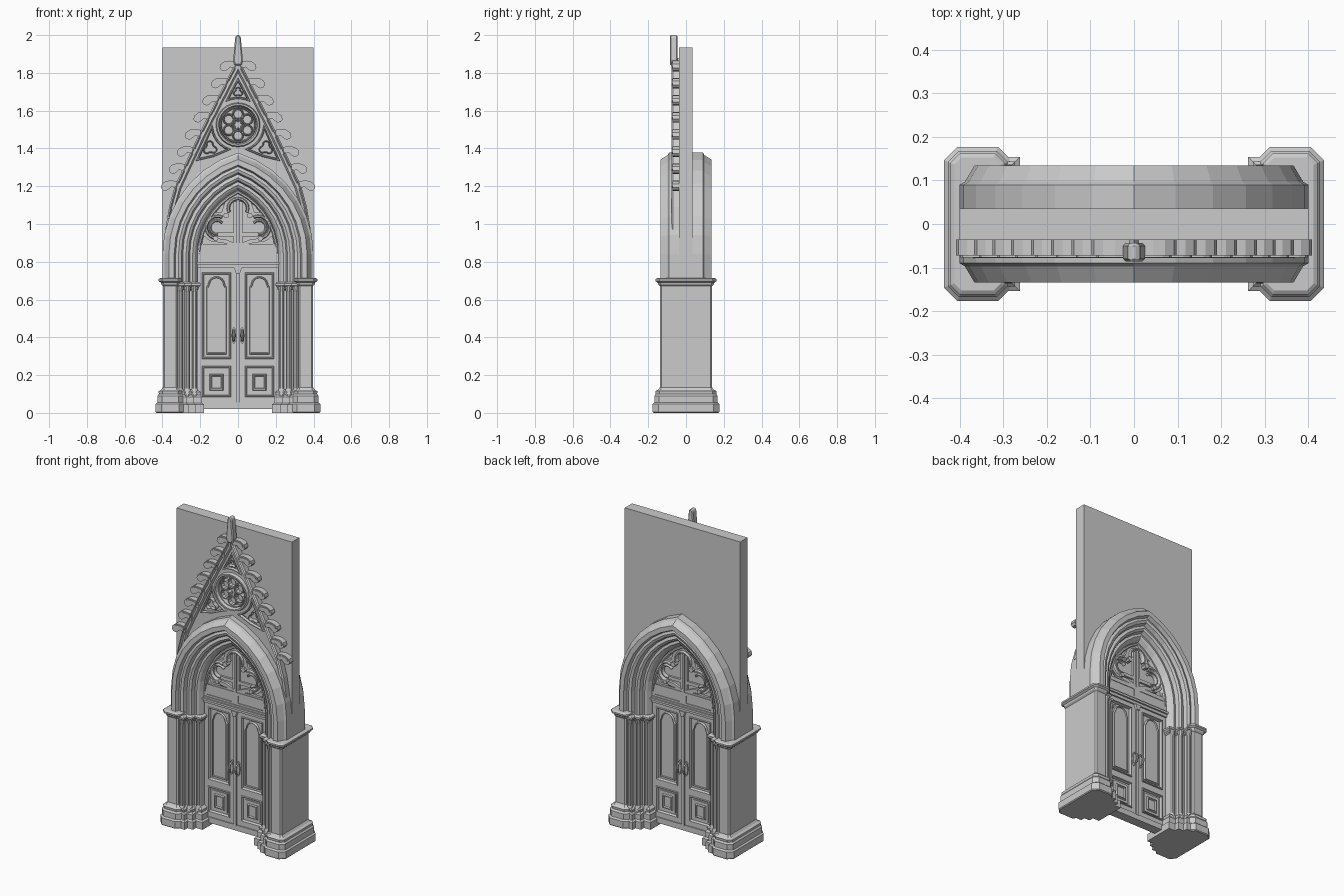
import bpy, bmesh
from math import sin, cos, acos, radians, pi, hypot
from mathutils import Matrix

if "Cube" in bpy.data.objects:
    bpy.data.objects.remove(bpy.data.objects["Cube"])

Z0, C = 0.84, 0.161          # arch springing height and arc-centre offset


def finish(name, bm, mirror=""):
    bmesh.ops.remove_doubles(bm, verts=bm.verts, dist=1e-5)
    bmesh.ops.recalc_face_normals(bm, faces=bm.faces)
    me = bpy.data.meshes.new(name)
    bm.to_mesh(me)
    bm.free()
    ob = bpy.data.objects.new(name, me)
    bpy.context.collection.objects.link(ob)
    if mirror:
        m = ob.modifiers.new("mirror", 'MIRROR')
        m.use_axis = ['x' in mirror, 'y' in mirror, False]
        m.use_mirror_merge = False
    return ob


def loft(name, rings, mirror="", closed=False):
    bm = bmesh.new()
    rows = [[bm.verts.new(p) for p in r] for r in rings]
    n = len(rows[0])
    for i in range(len(rows) if closed else len(rows) - 1):
        a, b = rows[i], rows[(i + 1) % len(rows)]
        for j in range(n):
            k = (j + 1) % n
            bm.faces.new((a[j], a[k], b[k], b[j]))
    if not closed:
        bm.faces.new(rows[0])
        bm.faces.new(rows[-1])
    return finish(name, bm, mirror)


def prism(name, pts, y0, y1, mirror=""):
    return loft(name, [[(x, y, z) for x, z in pts] for y in (y0, y1)], mirror)


def rect(x0, x1, z0, z1):
    return [(x0, z0), (x1, z0), (x1, z1), (x0, z1)]


def offset(pts, d, closed=True):
    # mitred offset of a polyline, to the right of its direction
    out, n = [], len(pts)

    def normal(a, b):
        dx, dy = b[0] - a[0], b[1] - a[1]
        l = hypot(dx, dy)
        return dy / l, -dx / l
    for i, p in enumerate(pts):
        ns = []
        if closed or i > 0:
            ns.append(normal(pts[i - 1], p))
        if closed or i < n - 1:
            ns.append(normal(p, pts[(i + 1) % n]))
        a, b = ns[0], ns[-1]
        k = d / max(0.25, 1 + a[0] * b[0] + a[1] * b[1])
        out.append((p[0] + (a[0] + b[0]) * k, p[1] + (a[1] + b[1]) * k))
    return out


def moulding(name, path, section, closed=True, mirror=""):
    # section is a loop of (sideways, y) swept along an x-z path
    lines = [(offset(path, d, closed), y) for d, y in section]
    rings = [[(l[i][0], y, l[i][1]) for l, y in lines] for i in range(len(path))]
    return loft(name, rings, mirror, closed)


def bead(w, y0, y1):
    # chamfered moulding section
    return [(-w, y0), (-w * .4, y1), (w * .4, y1), (w, y0)]


def bead2(w, y):
    return [(-w, -y * .6), (-w * .4, -y), (w * .4, -y), (w, -y * .6),
            (w, y * .6), (w * .4, y), (-w * .4, y), (-w, y * .6)]


def plate(name, outlines, y0, y1, mirror=""):
    # flat plate; inner outlines become holes
    cu = bpy.data.curves.new(name, 'CURVE')
    cu.dimensions, cu.fill_mode, cu.extrude = '2D', 'BOTH', (y1 - y0) / 2
    for pts in outlines:
        s = cu.splines.new('POLY')
        s.points.add(len(pts) - 1)
        for q, (x, z) in zip(s.points, pts):
            q.co = (x, z, 0, 1)
        s.use_cyclic_u = True
    ob = bpy.data.objects.new(name, cu)
    bpy.context.collection.objects.link(ob)
    bpy.context.view_layer.update()
    me = bpy.data.meshes.new_from_object(ob.evaluated_get(bpy.context.evaluated_depsgraph_get()))
    bpy.data.objects.remove(ob)
    me.transform(Matrix.Translation((0, (y0 + y1) / 2, 0)) @ Matrix.Rotation(pi / 2, 4, 'X'))
    bm = bmesh.new()
    bm.from_mesh(me)
    return finish(name, bm, mirror)


def arc(cx, cz, r, a0, a1, n):
    return [(cx + r * cos(radians(a0 + (a1 - a0) * i / n)),
             cz + r * sin(radians(a0 + (a1 - a0) * i / n))) for i in range(n + 1)]


def circle(cx, cz, r, n):
    return arc(cx, cz, r, 0, 360, n)[:-1]


def arch(w, foot, n=7):
    # pointed arch, right foot over apex to left foot
    R = w + C
    top = acos(C / R)
    right = [(w, foot)] + [(R * cos(top * i / n) - C, Z0 + R * sin(top * i / n)) for i in range(n)]
    return right + [(0, Z0 + R * sin(top))] + [(-x, z) for x, z in reversed(right)]


def flip(pts):
    return [(-x, z) for x, z in reversed(pts)]


# wall slab with arched opening
prism("wall_panel", arch(0.3, 0.68) + [(-0.4, 0.68), (-0.4, 1.935), (0.4, 1.935), (0.4, 0.68)], -0.037, 0.035)

# stepped arch mouldings, same on front and back
half = [(.40, .09), (.388, .097), (.366, .134), (.338, .134), (.33, .112), (.315, .118), (.30, .112),
        (.292, .088), (.275, .094), (.262, .086), (.255, .062), (.24, .066), (.228, .058), (.215, .036)]
prof = [(w, -y) for w, y in half] + [(w, y) for w, y in reversed(half)]
cols = [[(x, y, z) for x, z in arch(w, 0.68)] for w, y in prof]
loft("arch_mouldings", list(zip(*cols)))

# piers with moulded base and capital
def pier(name, plan, levels):
    loft(name, [[(x, y, z) for x, y in offset(plan, d)] for z, d in levels], "x")


c = 0.008
pier("outer_pier", [(.32 + c, -.138), (.397 - c, -.138), (.397, -.138 + c), (.397, .138 - c),
                    (.397 - c, .138), (.32 + c, .138), (.32, .138 - c), (.32, -.138 + c)],
     [(0, .034), (.005, .039), (.047, .039), (.055, .03), (.09, .03), (.1, .022), (.115, .024), (.122, .01),
      (.135, 0), (.672, 0), (.68, .009), (.69, .012), (.698, .024), (.708, .024), (.714, .015)])
steps = [(.34, .118), (.298, .118), (.298, .09), (.26, .09), (.26, .06), (.215, .06)]
pier("jamb_steps", [(x, y) for x, y in steps] + [(x, -y) for x, y in reversed(steps)],
     [(0, .036), (.045, .036), (.052, .025), (.085, .025), (.095, .015), (.11, .018), (.125, 0),
      (.65, 0), (.657, .008), (.665, .008), (.675, .017), (.686, .017), (.692, .008)])
for i, (x, y) in enumerate([(.306, .118), (.268, .09), (.23, .06)]):
    loft("colonnette_%d" % i, [[(px, py, z) for px, py in circle(x, -y, r, 10)] for z, r in
         [(.05, .022), (.1, .022), (.13, .014), (.64, .014), (.67, .02)]], "xy")

# gable rakes
rake_r = [(.385, .97), (.365, 1.09), (.335, 1.2), (.2, 1.49)]
rake = rake_r + [(0, 1.88)] + flip(rake_r)
moulding("gable_rake", rake, [(.0, -.03), (.0, -.07), (-.008, -.078), (-.015, -.064),
                              (-.027, -.07), (-.036, -.055), (-.036, -.03)], False)

# gable tracery plate with rose, spandrel and top openings
RZ = 1.525
spandrel = arc(0, RZ, .138, -5, -70, 6) + [(.13, 1.36), (.215, 1.34)]
top_eye = arc(0, RZ, .142, 66, 114, 4) + [(-.035, 1.70), (0, 1.765), (.035, 1.70)]
lower = [p for p in arch(.36, .7) if p[1] > 1.0]
field = [(.37, 1.0), (.322, 1.2), (.19, 1.49), (0, 1.855), (-.19, 1.49), (-.322, 1.2), (-.37, 1.0)]
plate("gable_tracery_plate", [field + lower[::-1], circle(0, RZ, .1, 24), spandrel, flip(spandrel), top_eye],
      -.056, -.034)
moulding("rose_rim", circle(0, RZ, .108, 24), bead(.011, -.05, -.075))
moulding("rose_inner_rim", circle(0, RZ, .092, 24), bead(.006, -.034, -.062))
moulding("spandrel_rim", spandrel, bead(.006, -.05, -.066), mirror="x")
moulding("top_eye_rim", top_eye, bead(.006, -.05, -.066))
for k in range(6):
    a = k * 60 + 30
    cx, cz = .057 * cos(radians(a)), RZ + .057 * sin(radians(a))
    moulding("rose_foil_%d" % k, circle(cx, cz, .027, 10), bead(.005, -.034, -.06))
star = [(r * cos(radians(30 * i)), RZ + r * sin(radians(30 * i)))
        for i in range(12) for r in [.034 if i % 2 == 0 else .02]]
moulding("rose_star", star, bead(.005, -.034, -.062))


# small trefoils in the openings
def trefoil(cx, cz, d, r, rot):
    pts = []
    for k in range(3):
        a = rot + 120 * k
        pts += arc(cx + d * cos(radians(a)), cz + d * sin(radians(a)), r, a - 105, a + 105, 6)
    return pts


moulding("spandrel_trefoil", trefoil(.148, 1.402, .02, .017, -35), bead(.004, -.034, -.06), mirror="x")
moulding("top_trefoil", trefoil(0, 1.698, .014, .011, 90), bead(.0035, -.034, -.06))

# crockets climbing the rakes
leaf = [(-.02, -.02), (.02, -.008), (.035, -.022), (.05, -.03), (.066, -.026), (.076, -.012),
        (.07, .008), (.05, .022), (.022, .026), (-.02, .02)]
for i in range(8):
    z = 1.205 + i * .0905
    x = .335 - (z - 1.2) * .135 / .29 if z < 1.49 else .2 - (z - 1.49) * .2 / .39
    prism("crocket_%d" % i, [(x + px, z + pz) for px, pz in leaf], -.072, -.036, "x")
    prism("crocket_rib_%d" % i, [(x + px * .75 + .008, z + pz * .6 + .003) for px, pz in leaf], -.077, -.07, "x")

# finial
fin = prism("finial", [(-.02, 1.84), (.02, 1.84), (.025, 1.87), (.015, 1.985), (.009, 2.0),
                       (-.009, 2.0), (-.015, 1.985), (-.025, 1.87)], -.086, -.044)
b = fin.modifiers.new("bevel", 'BEVEL')
b.width, b.segments = .006, 1

# fanlight: pane, trefoil tracery, mullion and bars
prism("window_pane", arch(.225, .79), -.01, .01)
lobe = arc(.108, .982, .06, -75, 115, 9)
crown = arc(0, 1.083, .052, -25, 205, 10)
hole = [(-.018, .9), (.018, .9), (.07, .92)] + lobe + crown + flip(lobe) + [(-.07, .92)]
corner = [(.055, .895), (.185, .895), (.19, .945), (.15, .91)]
eye = [(.088, 1.06), (.125, 1.06), (.07, 1.115)]
plate("window_tracery", [arch(.222, .8), hole, corner, flip(corner), eye, flip(eye)], -.026, .026)
moulding("side_lobe_moulding", lobe, bead2(.009, .038), False, "x")
moulding("crown_lobe_moulding", crown, bead2(.009, .038), False)
moulding("inner_side_lobe", arc(.112, .982, .037, -100, 140, 9), bead2(.007, .03), False, "x")
prism("lobe_cusp", circle(.062, 1.045, .016, 6), -.042, .042, "x")
prism("lower_cusp", circle(.118, .922, .014, 6), -.042, .042, "x")
moulding("window_arch_rim", arch(.206, .87), bead2(.01, .036), False)
prism("mullion", rect(-.024, .024, .87, 1.12), -.022, .022)
prism("mullion_face", rect(-.008, .008, .87, 1.13), -.03, .03)
prism("window_crossbar", rect(-.11, .11, .935, .955), -.022, .022)
plate("fanlight_sill_panel", [rect(-.217, .217, .8, .885), rect(.02, .195, .82, .868), rect(-.195, -.02, .82, .868)],
      -.03, .03)
for i, (z0, z1, y) in enumerate([(.768, .785, .034), (.785, .798, .044), (.798, .808, .036)]):
    prism("transom_%d" % i, rect(-.217, .217, z0, z1), -y, y)

# double doors with panels
prism("door_core", rect(.003, .218, .03, .77), -.012, .012, "x")
plate("door_frame", [rect(.004, .218, .03, .77), rect(.042, .186, .29, .738), rect(.042, .186, .088, .243)],
      -.024, .024, "x")
for nm, r in (("upper", rect(.042, .186, .29, .738)), ("lower", rect(.042, .186, .088, .243))):
    moulding(nm + "_panel_moulding", r, bead2(.006, .03), True, "x")
panel = [(.066, .315), (.162, .315), (.162, .665), (.156, .675)] + arc(.114, .678, .04, 5, 175, 8) \
    + [(.072, .675), (.066, .665)]
prism("arched_panel", panel, -.018, .018, "x")
moulding("arched_panel_rim", panel, bead2(.005, .025), True, "x")
prism("lower_raised_panel", rect(.062, .166, .105, .225), -.018, .018, "x")
moulding("lower_square_rim", rect(.084, .144, .125, .2), bead2(.007, .027), True, "x")
prism("door_threshold", rect(-.218, .218, .02, .055), -.03, .03)
prism("meeting_stile", rect(-.009, .009, .05, .745), -.032, .032)
prism("meeting_stile_cap", [(-.009, .735), (.009, .735), (.02, .768), (-.02, .768)], -.04, .04)

# door handles
prism("handle_plate", [(.014, .375), (.022, .365), (.03, .375), (.034, .41), (.03, .445), (.022, .455),
                       (.014, .445), (.011, .41)], -.034, .034, "x")
loft("handle_grip", [[(.022 + px, -y + py, z) for px, py in circle(0, 0, r, 8)] for z, y, r in
     [(.378, .034, .004), (.385, .05, .006), (.41, .056, .008), (.435, .05, .006), (.442, .034, .004)]], "xy")
